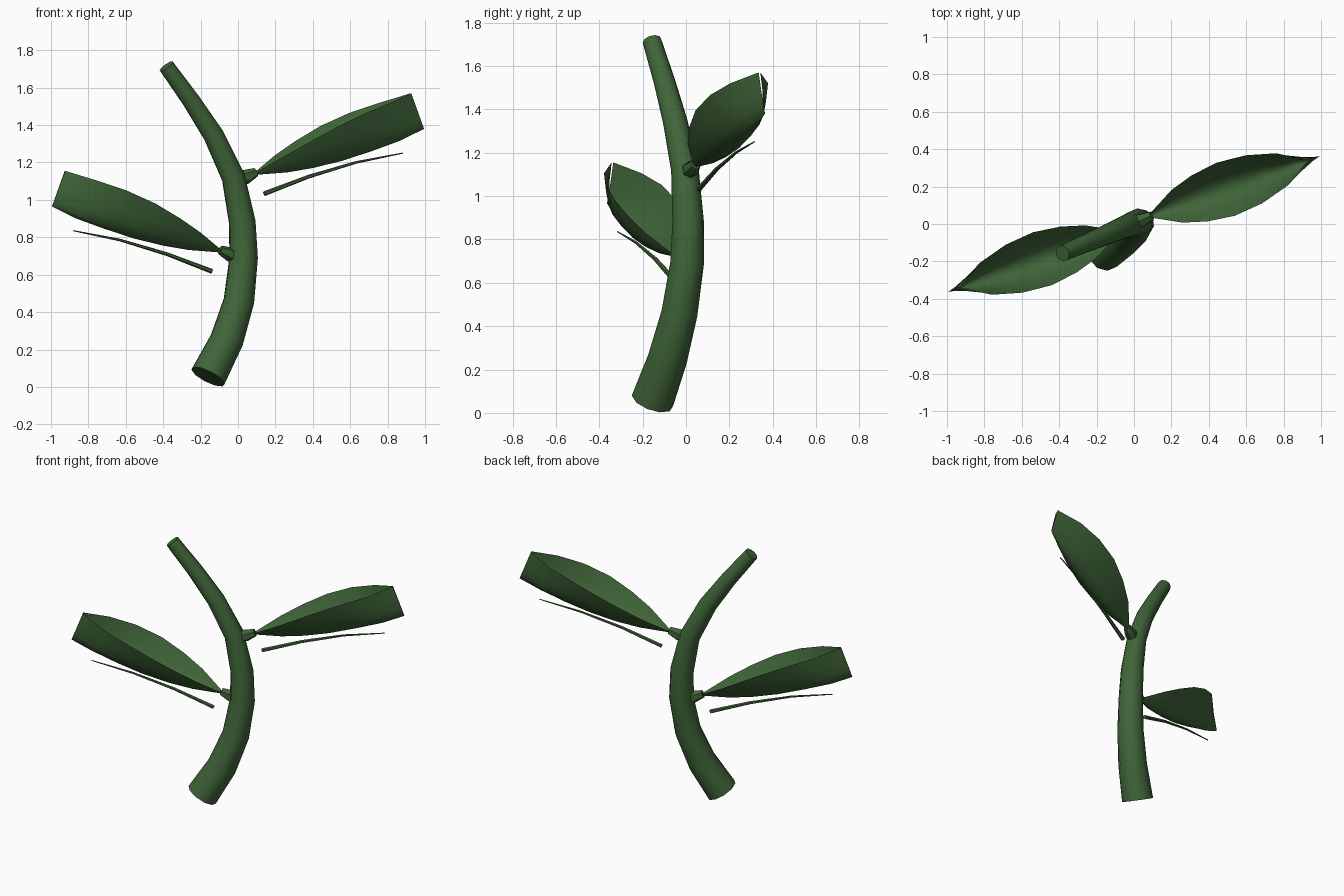
import bpy, bmesh, math
from mathutils import Vector, Matrix

cube = bpy.data.objects.get("Cube")
if cube:
    bpy.data.objects.remove(cube, do_unlink=True)

green = bpy.data.materials.new("dark_leaf_green")
green.use_nodes = True
colour = (0.05, 0.13, 0.04, 1)
green.diffuse_color = colour
shader = green.node_tree.nodes["Principled BSDF"]
shader.inputs["Base Color"].default_value = colour
shader.inputs["Roughness"].default_value = 0.8


def finish(name, bm, angle=50):
    mesh = bpy.data.meshes.new(name)
    bm.to_mesh(mesh)
    bm.free()
    mesh.materials.append(green)
    ob = bpy.data.objects.new(name, mesh)
    bpy.context.collection.objects.link(ob)
    bpy.ops.object.select_all(action='DESELECT')
    ob.select_set(True)
    bpy.context.view_layer.objects.active = ob
    bpy.ops.object.shade_smooth_by_angle(angle=math.radians(angle))
    return ob


def bridge(bm, rows, closed):
    for a, b in zip(rows, rows[1:]):
        n = len(a)
        for i in range(n if closed else n - 1):
            j = (i + 1) % n
            bm.faces.new((a[i], a[j], b[j], b[i]))


def tube(name, stations, sides):
    """Capped tube through (x, y, z, radius) stations."""
    bm = bmesh.new()
    pts = [Vector(s[:3]) for s in stations]
    rings = []
    for i, p in enumerate(pts):
        along = (pts[min(i + 1, len(pts) - 1)] - pts[max(i - 1, 0)]).normalized()
        u = Vector((0.4, -0.92, 0)).cross(along).normalized()
        v = along.cross(u)
        angles = [2 * math.pi * k / sides for k in range(sides)]
        r = stations[i][3]
        rings.append([bm.verts.new(p + r * (math.cos(a) * u + math.sin(a) * v)) for a in angles])
    bridge(bm, rings, True)
    bm.faces.new(rings[0][::-1])
    bm.faces.new(rings[-1])
    bmesh.ops.recalc_face_normals(bm, faces=bm.faces)
    return finish(name, bm)


def leaf_blade(name):
    """Upward-cupped blade whose two rims meet at the tip."""
    # rim centre x, rim height, half width, cup depth
    stations = [(0.09, 1.145, 0.012, 0.012), (0.23, 1.24, 0.092, 0.10),
                (0.35, 1.315, 0.13, 0.155), (0.49, 1.395, 0.15, 0.20),
                (0.64, 1.465, 0.136, 0.22), (0.79, 1.52, 0.092, 0.22),
                (0.925, 1.57, 0.004, 0.205)]
    side = Vector((-0.33, 0.944, 0))
    down = Vector((0.34, 0.12, -0.93))
    bm = bmesh.new()
    rows = []
    for x, z, half, depth in stations:
        rim = Vector((x, 0.045 + (x - 0.09) * 0.352, z))
        rows.append([bm.verts.new(rim + side * half * u + down * depth * (1 - u * u))
                     for u in (k / 4 for k in range(-4, 5))])
    bridge(bm, rows, False)
    return finish(name, bm, 80)


# Main stem
tube("stem", [(-0.16, -0.155, 0.055, 0.1), (-0.06, -0.085, 0.25, 0.092),
              (0.005, -0.03, 0.46, 0.084), (0.03, 0.005, 0.69, 0.078),
              (0.023, 0.01, 0.88, 0.073), (-0.025, -0.005, 1.12, 0.064),
              (-0.13, -0.05, 1.345, 0.057), (-0.25, -0.1, 1.53, 0.05),
              (-0.383, -0.157, 1.715, 0.044)], 10)

# Opposite leaves: the lower one is the upper one turned half way round
half_turn = Matrix.Translation((0, 0, -0.415)) @ Matrix.Rotation(math.pi, 4, 'Z')
for label in ("upper_left", "lower_right"):
    parts = [
        leaf_blade(label + "_leaf"),
        tube(label + "_leaf_stalk", [(0.015, 0.008, 1.11, 0.03), (0.04, 0.02, 1.122, 0.04),
                                     (0.095, 0.045, 1.147, 0.025)], 6),
        tube(label + "_leaf_vein", [(0.14, 0.06, 1.033, 0.013), (0.38, 0.142, 1.125, 0.01),
                                    (0.63, 0.23, 1.2, 0.007), (0.88, 0.315, 1.25, 0.003)], 6),
    ]
    if label == "lower_right":
        for ob in parts:
            ob.data.transform(half_turn)
